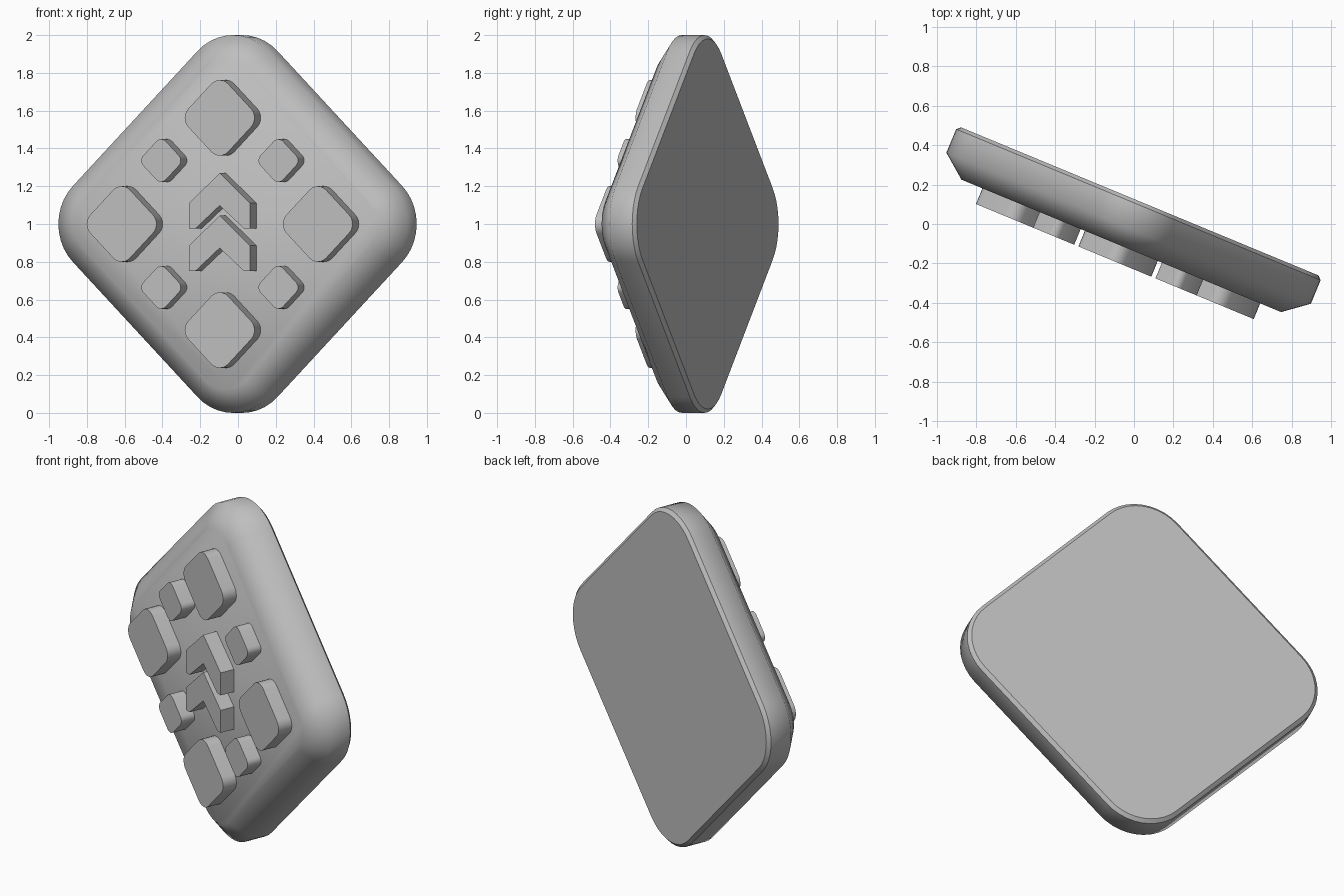
import bpy, bmesh, math

if "Cube" in bpy.data.objects:
    bpy.data.objects.remove(bpy.data.objects["Cube"])

YAW = math.radians(-22.5)
ORIGIN = (-0.0157, 0.0065, 1.0)

grey = bpy.data.materials.new("plain grey")
grey.diffuse_color = (0.52, 0.52, 0.52, 1)
grey.use_nodes = True
grey.node_tree.nodes["Principled BSDF"].inputs["Base Color"].default_value = grey.diffuse_color


def rounded_diamond(half, radius, cx=0.0, cz=0.0, steps=10):
    """Outline of a diamond with rounded corners; half = centre to rounded tip."""
    pts = []
    for corner in range(4):
        a0 = corner * math.pi / 2
        for i in range(steps + 1):
            a = a0 - math.pi / 4 + math.pi / 2 * i / steps
            pts.append((cx + (half - radius) * math.cos(a0) + radius * math.cos(a),
                        cz + (half - radius) * math.sin(a0) + radius * math.sin(a)))
    return pts


def loft(name, rings, sharp_depths):
    """Skin outlines of equal count at given depths and cap both ends."""
    bm = bmesh.new()
    loops = [[bm.verts.new((x, y, z)) for x, z in pts] for y, pts in rings]
    n = len(loops[0])
    for a, b in zip(loops, loops[1:]):
        for i in range(n):
            j = (i + 1) % n
            bm.faces.new((a[i], a[j], b[j], b[i]))
    bm.faces.new(loops[0])
    bm.faces.new(loops[-1])
    bmesh.ops.recalc_face_normals(bm, faces=bm.faces)
    for f in bm.faces:
        f.smooth = True
    for e in bm.edges:
        ya, yb = e.verts[0].co.y, e.verts[1].co.y
        rim = abs(ya - yb) < 1e-5 and any(abs(ya - d) < 1e-4 for d in sharp_depths)
        e.smooth = not (rim or e.calc_face_angle(0) > math.radians(35) and abs(ya - yb) > 1e-5)
    me = bpy.data.meshes.new(name)
    bm.to_mesh(me)
    bm.free()
    me.materials.append(grey)
    ob = bpy.data.objects.new(name, me)
    ob.location = ORIGIN
    ob.rotation_euler = (0, 0, YAW)
    bpy.context.collection.objects.link(ob)
    return ob


def raised(name, pts):
    """Straight-sided piece standing on the front of the plate."""
    return loft(name, [(-0.213, pts), (-0.115, pts)], (-0.213, -0.115))


# Base plate: wide soft front bevel, narrow crisp back bevel
loft("base_plate", [
    (-0.127, rounded_diamond(0.877, 0.162)),
    (-0.030, rounded_diamond(1.0, 0.285)),
    (0.099, rounded_diamond(1.0, 0.285)),
    (0.117, rounded_diamond(0.98, 0.265)),
], (0.099, 0.117))

# Four large and four small diamond buttons
for k in range(4):
    a = k * math.pi / 2
    raised("large_button", rounded_diamond(0.2, 0.068, 0.562 * math.cos(a), 0.562 * math.sin(a), 6))
    a += math.pi / 4
    raised("small_button", rounded_diamond(0.113, 0.038, 0.475 * math.cos(a), 0.475 * math.sin(a), 6))

# Two stacked chevrons in the middle
for tip in (0.27, 0.045):
    raised("chevron", [(0, tip), (-0.175, tip - 0.16), (-0.175, tip - 0.295),
                       (-0.14, tip - 0.295), (0, tip - 0.172), (0.14, tip - 0.295),
                       (0.175, tip - 0.295), (0.175, tip - 0.16)])
